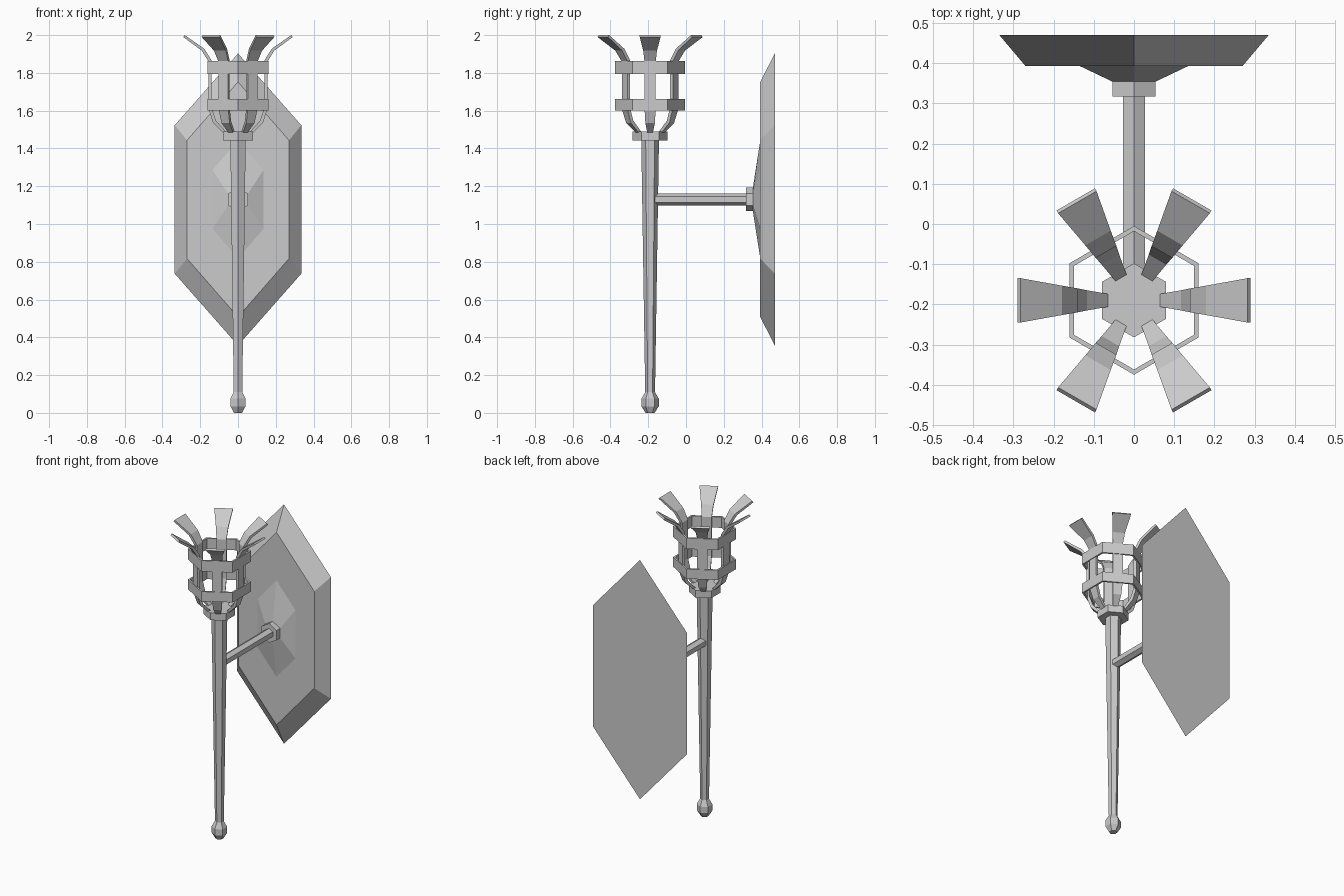
import bpy, bmesh
from math import cos, sin, pi
from mathutils import Vector, Matrix

if "Cube" in bpy.data.objects:
    bpy.data.objects.remove(bpy.data.objects["Cube"])

CY = -0.19   # torch axis
PZ = 1.13    # bracket and plate height


def finish(bm, name):
    bmesh.ops.recalc_face_normals(bm, faces=bm.faces)
    me = bpy.data.meshes.new(name)
    bm.to_mesh(me)
    bm.free()
    ob = bpy.data.objects.new(name, me)
    bpy.context.collection.objects.link(ob)
    return ob


def loft(bm, rings, caps=True, closed=False):
    """Skin a list of equal-length point rings."""
    vs = [[bm.verts.new(p) for p in r] for r in rings]
    n = len(vs[0])
    pairs = list(zip(vs, vs[1:])) + ([(vs[-1], vs[0])] if closed else [])
    for a, b in pairs:
        for i in range(n):
            j = (i + 1) % n
            bm.faces.new((a[i], a[j], b[j], b[i]))
    if caps and not closed:
        bm.faces.new(vs[0])
        bm.faces.new(vs[-1])


def hex_z(r, z):
    return [Vector((r * sin(k * pi / 3), CY + r * cos(k * pi / 3), z)) for k in range(6)]


def hex_y(r, y):
    return [Vector((r * sin(k * pi / 3), y, PZ + r * cos(k * pi / 3))) for k in range(6)]


def plate_ring(w, side, tip, y):
    pts = [(0, tip), (w, side), (w, -side), (0, -tip), (-w, -side), (-w, side)]
    return [Vector((x, y, PZ + z)) for x, z in pts]


def lofted(name, rings, closed=False):
    bm = bmesh.new()
    loft(bm, rings, closed=closed)
    return finish(bm, name)


# Tapered shaft with end knob, and collar
lofted("shaft", [hex_z(r, z) for r, z in
       [(0.024, 0), (0.046, 0.035), (0.046, 0.075), (0.026, 0.11), (0.047, 1.45)]])
lofted("collar", [hex_z(0.092, 1.443), hex_z(0.092, 1.49)])

# Basket hoops
for name, z0, z1 in (("lower_hoop", 1.60, 1.663), ("upper_hoop", 1.793, 1.863)):
    lofted(name, [hex_z(0.185, z0), hex_z(0.185, z1),
                  hex_z(0.172, z1), hex_z(0.172, z0)], closed=True)

# Six flared straps, widening with distance from the axis
outer = [(0.08, 1.485), (0.132, 1.535), (0.156, 1.61), (0.156, 1.86), (0.192, 1.918), (0.29, 1.99)]
inner = [(0.06, 1.485), (0.117, 1.547), (0.139, 1.614), (0.139, 1.865), (0.179, 1.928), (0.282, 2.0)]
bm = bmesh.new()
for k in range(6):
    turn = Matrix.Translation((0, CY, 0)) @ Matrix.Rotation(k * pi / 3, 4, 'Z')
    rings = []
    for (ro, zo), (ri, zi) in zip(outer, inner):
        w = 0.19 * ro
        rings.append([turn @ Vector(p) for p in
                      ((ro, -w, zo), (ro, w, zo), (ri, w, zi), (ri, -w, zi))])
    loft(bm, rings)
finish(bm, "basket_straps")

# Bracket arm and flange
lofted("bracket_arm", [hex_y(0.031, CY + 0.02), hex_y(0.031, 0.33)])
lofted("bracket_flange", [hex_y(0.062, 0.317), hex_y(0.062, 0.356)])

# Wall plate: bevelled rim, flat face, raised boss
lofted("wall_plate", [plate_ring(0.335, 0.393, 0.773, 0.47),
                      plate_ring(0.27, 0.313, 0.622, 0.393),
                      plate_ring(0.135, 0.156, 0.311, 0.393),
                      plate_ring(0.053, 0.031, 0.062, 0.354)])
